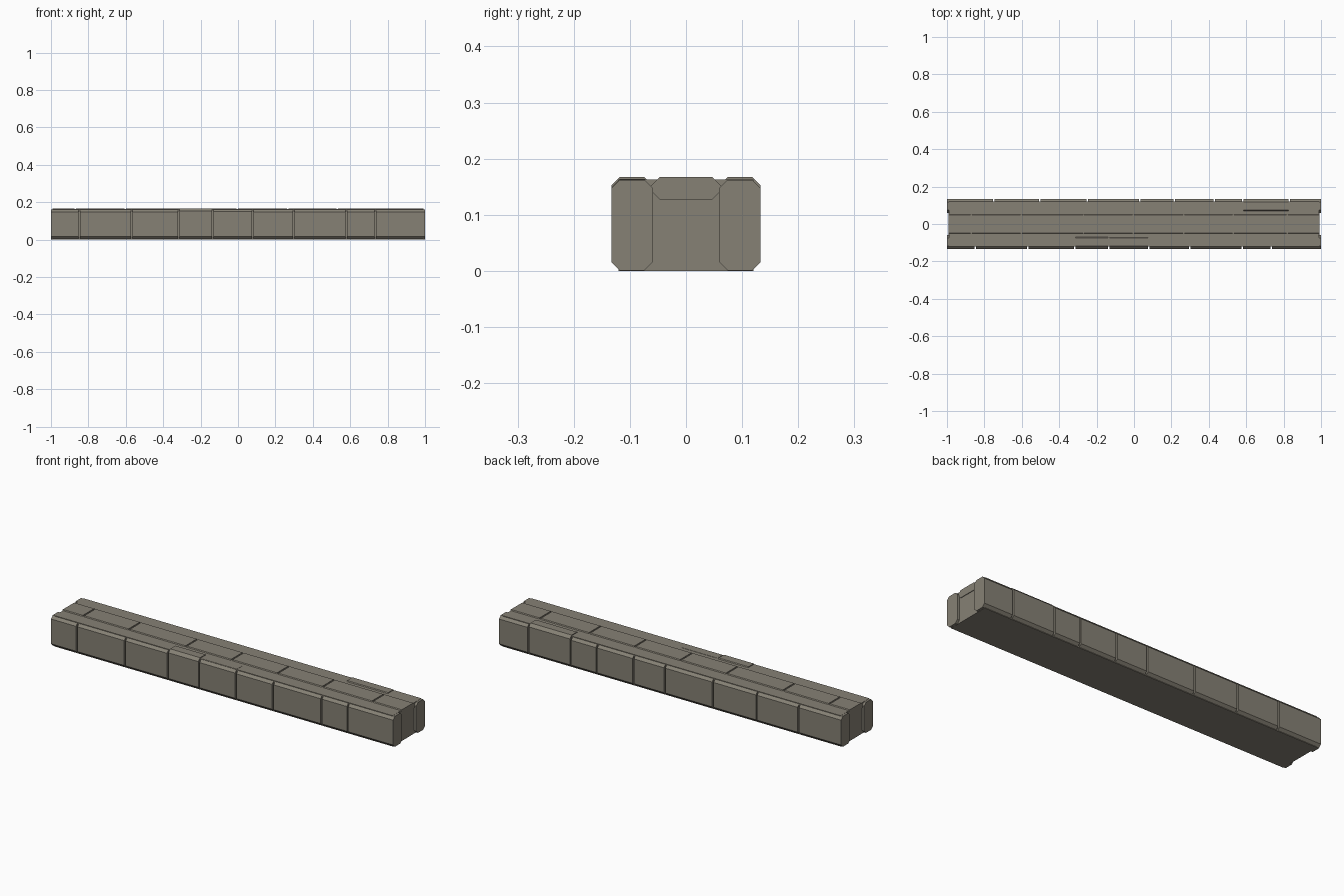
import bpy, bmesh

if "Cube" in bpy.data.objects:
    bpy.data.objects.remove(bpy.data.objects["Cube"])

stone = bpy.data.materials.new("warm grey stone")
stone.diffuse_color = (0.24, 0.22, 0.178, 1)
stone.use_nodes = True
stone.node_tree.nodes["Principled BSDF"].inputs["Base Color"].default_value = stone.diffuse_color


def prism(name, profile, spans):
    """Extrude a (y, z) profile along x for every span (x0, x1, top lift)."""
    bm = bmesh.new()
    mid = sum(z for _, z in profile) / len(profile)
    for x0, x1, lift in spans:
        rings = [[bm.verts.new((x, y, z + (lift if z > mid else 0)))
                  for y, z in profile] for x in (x0, x1)]
        n = len(profile)
        for i in range(n):
            j = (i + 1) % n
            bm.faces.new((rings[0][i], rings[0][j], rings[1][j], rings[1][i]))
        bm.faces.new(rings[0])
        bm.faces.new(rings[1])
    bmesh.ops.recalc_face_normals(bm, faces=bm.faces)
    me = bpy.data.meshes.new(name)
    bm.to_mesh(me)
    bm.free()
    me.materials.append(stone)
    ob = bpy.data.objects.new(name, me)
    bpy.context.collection.objects.link(ob)
    return ob


def octagon(y0, y1, z0, z1, c):
    return [(y0 + c, z0), (y1 - c, z0), (y1, z0 + c), (y1, z1 - c),
            (y1 - c, z1), (y0 + c, z1), (y0, z1 - c), (y0, z0 + c)]


def spans(joints, end, gap, raised={}):
    xs = [-end - gap / 2] + joints + [end + gap / 2]
    return [(a + gap / 2, b - gap / 2, raised.get(i, 0))
            for i, (a, b) in enumerate(zip(xs, xs[1:]))]


# Mortar core filling the space between the stones
prism("wall_core", [(-0.12, 0), (0.12, 0), (0.12, 0.163), (-0.12, 0.163)],
      [(-0.988, 0.988, 0)])

# Chamfered facing stones; a few stand slightly proud of the core
prism("front_stones", octagon(-0.133, -0.059, 0.001, 0.162, 0.015),
      spans([-0.85, -0.568, -0.318, -0.135, 0.08, 0.297, 0.58, 0.733],
            1.0, 0.008, {3: 0.005, 4: 0.002}))
prism("back_stones", octagon(0.059, 0.133, 0.001, 0.162, 0.015),
      spans([-0.75, -0.505, -0.25, 0.032, 0.215, 0.43, 0.582, 0.83],
            1.0, 0.008, {7: 0.005}))

# Walking-surface stones along the centre
prism("top_stones", octagon(-0.062, 0.062, 0.127, 0.167, 0.015),
      spans([-0.87, -0.603, -0.27, -0.003, 0.265, 0.53, 0.82], 0.991, 0.008))
